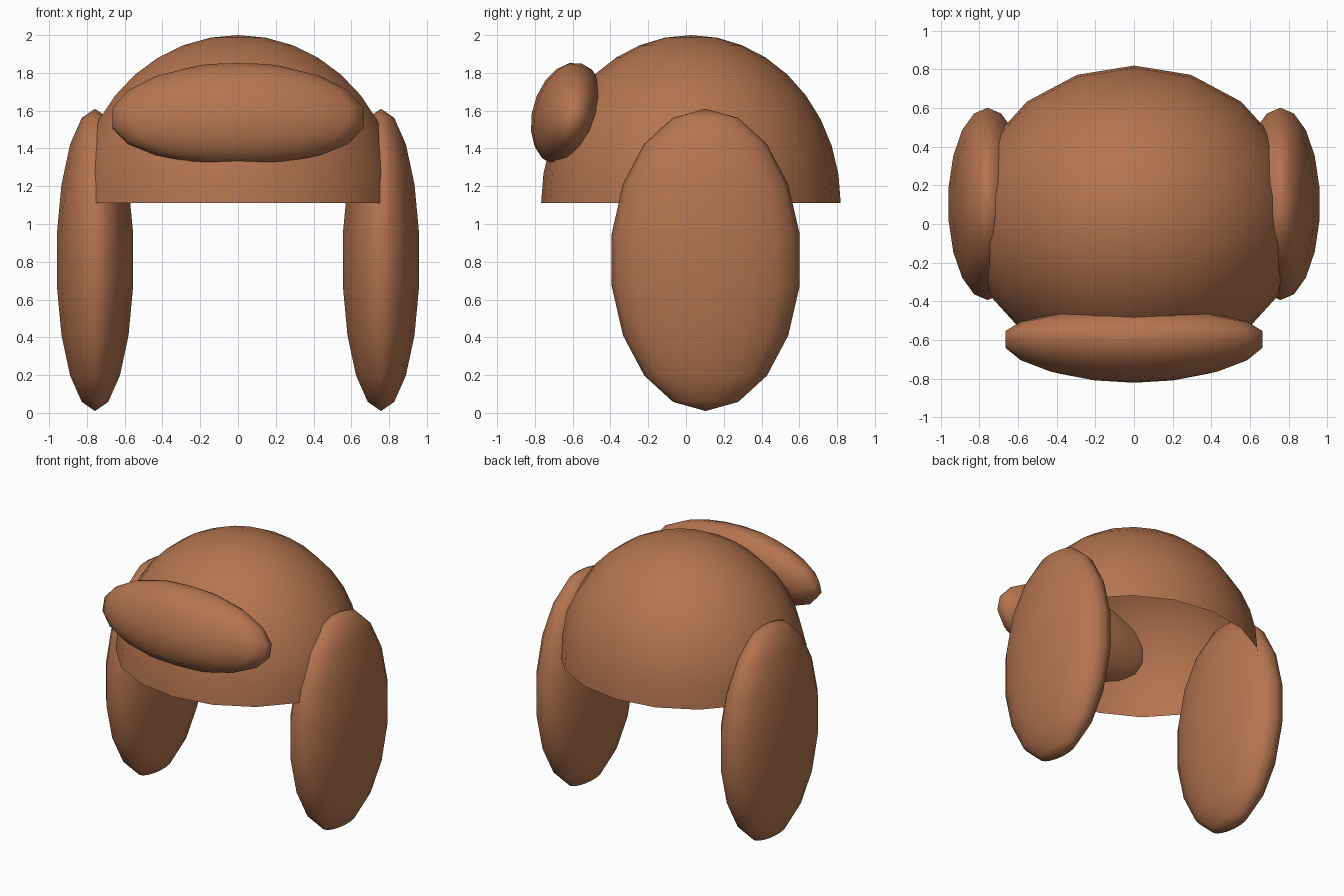
import bpy, bmesh, math
from mathutils import Matrix

if "Cube" in bpy.data.objects:
    bpy.data.objects.remove(bpy.data.objects["Cube"])

brown = bpy.data.materials.new("warm_brown")
brown.diffuse_color = (0.46, 0.175, 0.08, 1)
brown.use_nodes = True
brown.node_tree.nodes["Principled BSDF"].inputs["Base Color"].default_value = brown.diffuse_color


def ellipsoid(name, centre, radii, rings, spin=0.0, tilt=0.0, bend=(0, 0), open_bottom=False):
    """Smooth 18-sided ellipsoid, optionally tilted, bowed along x or cut to its upper half."""
    bm = bmesh.new()
    bmesh.ops.create_uvsphere(bm, u_segments=18, v_segments=rings, radius=1)
    if open_bottom:
        low = [v for v in bm.verts if v.co.z < -0.01]
        bmesh.ops.delete(bm, geom=low, context='VERTS')
    bm.transform(Matrix.Rotation(tilt, 4, 'X') @ Matrix.Diagonal((*radii, 1))
                 @ Matrix.Rotation(spin, 4, 'Z'))
    for v in bm.verts:
        t = (v.co.x / radii[0]) ** 2
        v.co.y += bend[0] * t
        v.co.z += bend[1] * t
    bm.transform(Matrix.Translation(centre))
    for f in bm.faces:
        f.smooth = True
    mesh = bpy.data.meshes.new(name)
    bm.to_mesh(mesh)
    bm.free()
    mesh.materials.append(brown)
    obj = bpy.data.objects.new(name, mesh)
    bpy.context.collection.objects.link(obj)
    return obj


# Open half-dome crown
ellipsoid("cap_crown", (0, 0.026, 1.11), (0.86, 0.793, 0.89), 18, open_bottom=True)

# Hanging ear flaps, one per side
for side, label in ((-1, "left"), (1, "right")):
    ellipsoid(f"{label}_ear_flap", (side * 0.757, 0.104, 0.81), (0.208, 0.505, 0.80), 9)

# Upturned front flap, leaning back and slightly bowed around the crown
ellipsoid("front_flap", (0, -0.63, 1.583), (0.686, 0.183, 0.278), 9,
          tilt=math.radians(-16), bend=(0.035, -0.025))
